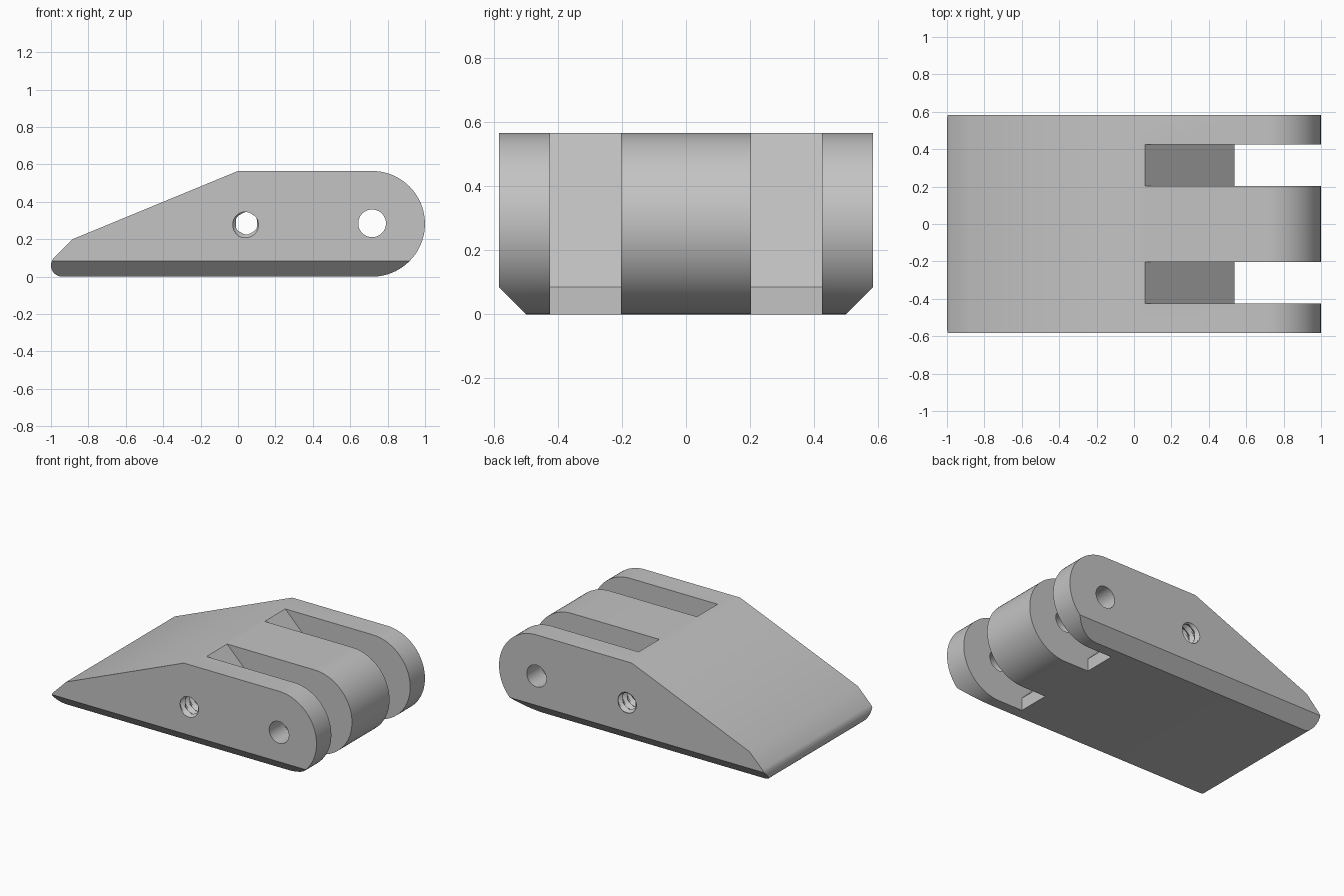
import bpy, bmesh, math
from mathutils import Vector

cube = bpy.data.objects.get("Cube")
if cube:
    bpy.data.objects.remove(cube, do_unlink=True)

HALF_W = 0.583                      # half width along y
AXIS_X, AXIS_Z, END_R = 0.717, 0.2825, 0.2825
NOSE_R = 0.06

grey = bpy.data.materials.new("plain grey")
grey.use_nodes = True
colour = (0.55, 0.55, 0.55, 1)
grey.diffuse_color = colour
grey.node_tree.nodes["Principled BSDF"].inputs["Base Color"].default_value = colour


def arc(cx, cz, r, start, end, steps):
    """Points on an arc in the xz plane, angles in degrees."""
    angles = [math.radians(start + (end - start) * i / steps) for i in range(steps + 1)]
    return [(cx + r * math.cos(a), cz + r * math.sin(a)) for a in angles]


def prism(profile, y0, y1):
    """Extrude an xz profile from y0 to y1."""
    bm = bmesh.new()
    face = bm.faces.new([bm.verts.new((x, y0, z)) for x, z in profile])
    out = bmesh.ops.extrude_face_region(bm, geom=[face])
    moved = [v for v in out["geom"] if isinstance(v, bmesh.types.BMVert)]
    bmesh.ops.translate(bm, verts=moved, vec=(0, y1 - y0, 0))
    return bm


def make_object(name, bm):
    bmesh.ops.recalc_face_normals(bm, faces=bm.faces[:])
    mesh = bpy.data.meshes.new(name)
    bm.to_mesh(mesh)
    bm.free()
    mesh.materials.append(grey)
    obj = bpy.data.objects.new(name, mesh)
    bpy.context.collection.objects.link(obj)
    return obj


def thread_cutter(x, z, r_min, r_max, pitch, length, segs=24, per_turn=6):
    """Closed rod whose surface carries a helical ridge."""
    bm = bmesh.new()
    rings = []
    count = int(length / pitch * per_turn)
    for i in range(count + 1):
        y = -length / 2 + length * i / count
        ring = []
        for s in range(segs):
            a = math.tau * s / segs
            phase = (i / per_turn + s / segs) % 1
            r = r_min + (r_max - r_min) * abs(2 * phase - 1)
            ring.append(bm.verts.new((x + r * math.cos(a), y, z + r * math.sin(a))))
        rings.append(ring)
    for a, b in zip(rings, rings[1:]):
        for s in range(segs):
            t = (s + 1) % segs
            bm.faces.new((a[s], a[t], b[t], b[s]))
    bm.faces.new(rings[0])
    bm.faces.new(rings[-1])
    bmesh.ops.triangulate(bm, faces=bm.faces[:])
    return make_object("thread_cutter", bm)


# Wedge body with round hinge end and small rounded nose
profile = [(-0.885, 0.2), (0.0, 2 * END_R)]
profile += arc(AXIS_X, AXIS_Z, END_R, 90, -90, 40)
profile += arc(-1 + NOSE_R, NOSE_R, NOSE_R, 270, 135, 14)
bm = prism(profile, -HALF_W, HALF_W)

# Chamfer both lower long edges
for side in (-1, 1):
    cut = bmesh.ops.bisect_plane(
        bm, geom=bm.verts[:] + bm.edges[:] + bm.faces[:], dist=1e-5,
        plane_co=Vector((0, side * 0.498, 0)), plane_no=Vector((0, side, -1)),
        clear_outer=True)
    rim = [e for e in cut["geom_cut"] if isinstance(e, bmesh.types.BMEdge)]
    bmesh.ops.contextual_create(bm, geom=rim)
body = make_object("hinged_wedge", bm)

# Cutters: two sloped slots, the pin hole and the threaded hole
slot = [(-0.075, 0.7), (0.537, 0.085), (0.537, -0.1), (1.2, -0.1), (1.2, 0.7)]
cutters = [make_object("slot_cutter", prism(slot, y0, y0 + 0.222)) for y0 in (-0.424, 0.202)]
cutters.append(make_object("pin_hole_cutter",
                           prism(arc(AXIS_X, 0.285, 0.074, 0, 350, 35), -0.7, 0.7)))
cutters.append(thread_cutter(0.045, 0.285, 0.057, 0.081, 0.05, 1.4))

bpy.ops.object.select_all(action="DESELECT")
body.select_set(True)
bpy.context.view_layer.objects.active = body
for cutter in cutters:
    cutter.hide_render = True
    mod = body.modifiers.new("cut", "BOOLEAN")
    mod.operation = "DIFFERENCE"
    mod.solver = "EXACT"
    mod.object = cutter
    bpy.ops.object.modifier_apply(modifier=mod.name)
    bpy.data.objects.remove(cutter, do_unlink=True)

bpy.ops.object.shade_smooth_by_angle(angle=math.radians(25))
